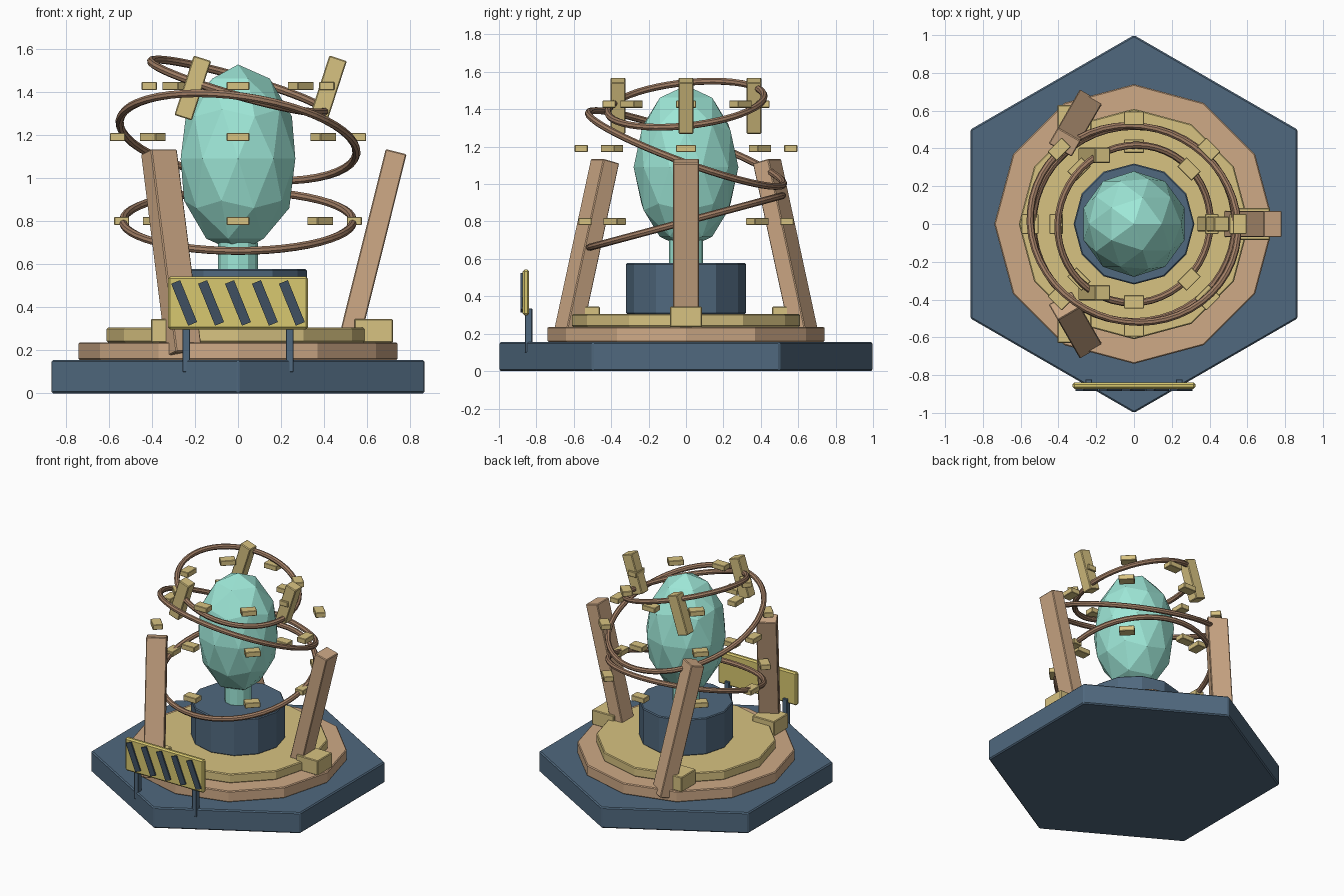
import bpy
from math import radians, cos, sin, pi

if "Cube" in bpy.data.objects:
    bpy.data.objects.remove(bpy.data.objects["Cube"])


def material(name, rgb):
    m = bpy.data.materials.new(name)
    m.diffuse_color = (*rgb, 1)
    m.use_nodes = True
    m.node_tree.nodes["Principled BSDF"].inputs["Base Color"].default_value = m.diffuse_color
    return m


SLATE = material("slate", (0.08, 0.14, 0.21))
TAN = material("tan", (0.62, 0.40, 0.24))
GOLD = material("gold", (0.68, 0.54, 0.22))
TEAL = material("teal", (0.34, 0.80, 0.68))
COPPER = material("copper", (0.36, 0.21, 0.13))
YELLOW = material("yellow", (0.69, 0.58, 0.16))
DARK = material("dark", (0.05, 0.08, 0.12))


def finish(name, mat, bevel=0):
    o = bpy.context.object
    o.name = name
    o.data.materials.append(mat)
    if bevel:
        b = o.modifiers.new("bevel", "BEVEL")
        b.width = bevel
        b.segments = 1
    return o


def box(name, size, loc, mat, rot=(0, 0, 0), bevel=0.005):
    bpy.ops.mesh.primitive_cube_add(size=1, location=loc, rotation=rot)
    o = bpy.context.object
    for v in o.data.vertices:
        v.co = [c * s for c, s in zip(v.co, size)]
    return finish(name, mat, bevel)


def prism(name, sides, r, z0, z1, mat, bevel=0.006):
    bpy.ops.mesh.primitive_cylinder_add(vertices=sides, radius=r, depth=z1 - z0,
                                        location=(0, 0, (z0 + z1) / 2))
    return finish(name, mat, bevel)


# Stepped base, pedestal and stem
prism("hexagon_base", 6, 1.0, 0, 0.155, SLATE, 0.008)
prism("middle_tier", 12, 0.74, 0.155, 0.237, TAN)
prism("upper_tier", 12, 0.61, 0.237, 0.305, GOLD)
prism("pedestal", 12, 0.32, 0.305, 0.577, SLATE)
prism("crystal_stem", 12, 0.092, 0.57, 0.70, TEAL, 0)

# Faceted crystal
bpy.ops.mesh.primitive_ico_sphere_add(subdivisions=2, radius=1, location=(0, 0, 1.09))
crystal = finish("crystal", TEAL)
crystal.scale = (0.28, 0.28, 0.437)

# Tilted rings, each with a level circle of eight small blocks
rings = [("lower", 0.80, 0.535, 15, 0, 0.54),
         ("middle", 1.19, 0.555, -20, 8, 0.56),
         ("upper", 1.427, 0.42, 6, 16, 0.412)]
for label, z, r, rx, ry, rb in rings:
    bpy.ops.mesh.primitive_torus_add(major_radius=r, minor_radius=0.019,
                                     major_segments=48, minor_segments=8,
                                     location=(0, 0, z),
                                     rotation=(radians(rx), radians(ry), 0))
    finish(label + "_ring", COPPER)
    for i in range(8):
        a = i * pi / 4
        box(f"{label}_ring_block_{i}", (0.07, 0.105, 0.038),
            (rb * cos(a), rb * sin(a), z), GOLD, (0, 0, a), 0.003)

# Three leaning legs, their feet and the upper fins
for i in range(3):
    a = i * 2 * pi / 3
    c, s = cos(a), sin(a)
    box(f"leg_{i}", (0.10, 0.14, 0.97), (0.617 * c, 0.617 * s, 0.652), TAN,
        (0, radians(14), -a))
    box(f"foot_{i}", (0.18, 0.17, 0.11), (0.63 * c, 0.63 * s, 0.29), GOLD)
    box(f"fin_{i}", (0.085, 0.08, 0.29), (0.42 * c, 0.42 * s, 1.418), GOLD,
        (0, radians(18), 0))

# Warning sign: panel, slanted stripes and posts
box("sign_panel", (0.65, 0.035, 0.245), (0, -0.856, 0.42), YELLOW, bevel=0.01)
for i in range(5):
    box(f"sign_stripe_{i}", (0.045, 0.014, 0.21), (-0.25 + i * 0.125, -0.877, 0.42),
        DARK, (0, radians(-22), 0), 0)
for side, x in (("left", -0.24), ("right", 0.24)):
    box("sign_post_" + side, (0.036, 0.04, 0.235), (x, -0.842, 0.217), SLATE, bevel=0.003)
